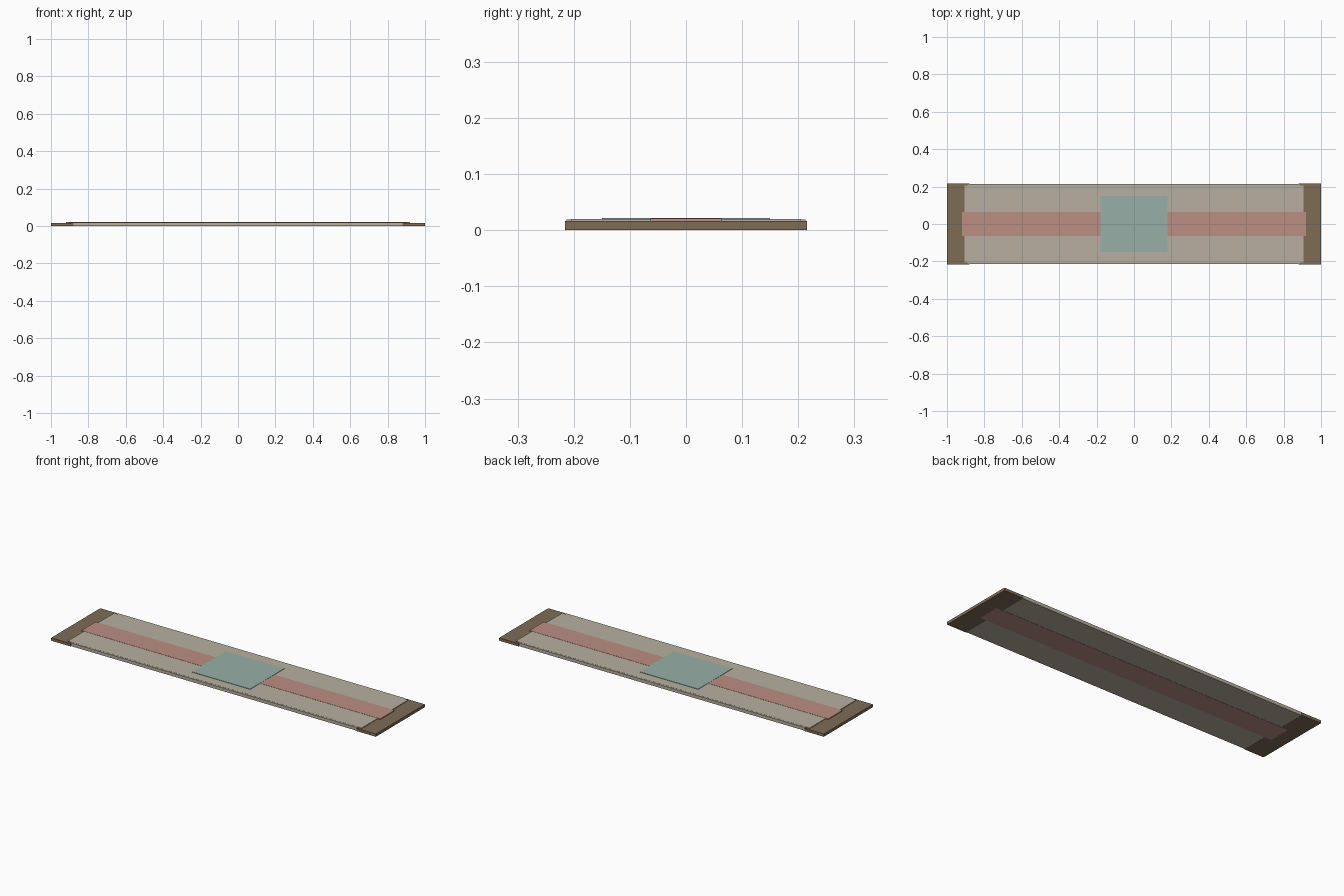
import bpy

if "Cube" in bpy.data.objects:
    bpy.data.objects.remove(bpy.data.objects["Cube"])


def material(name, rgb):
    m = bpy.data.materials.new(name)
    m.diffuse_color = (*rgb, 1.0)
    m.use_nodes = True
    m.node_tree.nodes["Principled BSDF"].inputs["Base Color"].default_value = m.diffuse_color
    return m


BEIGE = material("warm beige", (0.48, 0.43, 0.355))
BROWN = material("dark tan", (0.21, 0.15, 0.092))
ROSE = material("dusty rose", (0.50, 0.275, 0.23))
TEAL = material("pale teal", (0.31, 0.43, 0.38))


def box(name, lo, hi, mat):
    """Axis-aligned box between two opposite corners."""
    bpy.ops.mesh.primitive_cube_add(
        size=1, location=[(a + b) / 2 for a, b in zip(lo, hi)])
    ob = bpy.context.object
    ob.name = name
    ob.scale = [b - a for a, b in zip(lo, hi)]
    bpy.ops.object.transform_apply(location=False, rotation=False, scale=True)
    ob.data.materials.append(mat)
    return ob


# Long flat deck
box("deck", (-0.905, -0.205, 0.001), (0.905, 0.205, 0.0195), BEIGE)

# Narrow rails along both long edges, and a cap across each end
for s, side, end in ((-1, "front", "left"), (1, "back", "right")):
    y0, y1 = sorted((s * 0.205, s * 0.213))
    box(side + "_rail", (-0.885, y0, 0.001), (0.885, y1, 0.019), BEIGE)
    x0, x1 = sorted((s * 0.88, s * 1.0))
    box(end + "_end_cap", (x0, -0.216, 0.0004), (x1, 0.216, 0.016), BROWN)

# Centre stripe running through the deck, visible above and below
box("centre_stripe", (-0.92, -0.063, 0.0), (0.92, 0.063, 0.0205), ROSE)

# Square plate on the middle
box("middle_plate", (-0.18, -0.15, 0.0185), (0.18, 0.15, 0.0215), TEAL)
